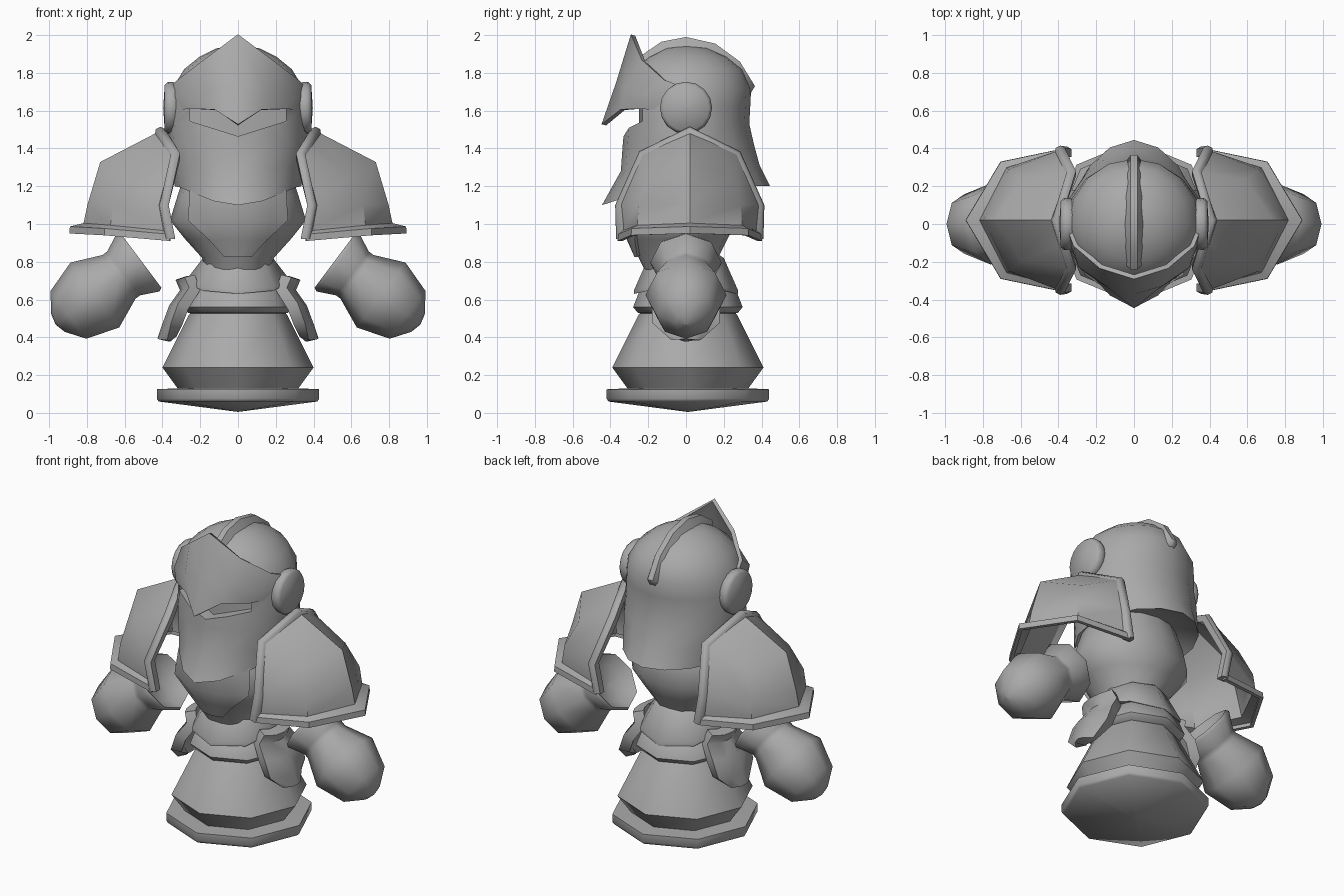
import bpy, bmesh, math
from mathutils import Vector

if "Cube" in bpy.data.objects:
    bpy.data.objects.remove(bpy.data.objects["Cube"])

steel = bpy.data.materials.new("steel_grey")
steel.diffuse_color = (0.4, 0.4, 0.4, 1)
steel.use_nodes = True
steel.node_tree.nodes["Principled BSDF"].inputs["Base Color"].default_value = steel.diffuse_color


def loft(name, rings, closed=True, caps=True, solid=0, cutter=None, angle=55):
    """Skin a list of point rows; closed rows become tubes, open rows become plates."""
    bm = bmesh.new()
    rows = [[bm.verts.new(p) for p in r] for r in rings]
    n = len(rows[0])
    for a, b in zip(rows, rows[1:]):
        for i in range(n if closed else n - 1):
            j = (i + 1) % n
            bm.faces.new((a[i], a[j], b[j], b[i]))
    if closed and caps:
        bm.faces.new(rows[0])
        bm.faces.new(rows[-1])
    bmesh.ops.remove_doubles(bm, verts=bm.verts, dist=0.0005)
    bmesh.ops.recalc_face_normals(bm, faces=bm.faces)
    return finish(name, bm, solid, cutter, angle)


def finish(name, bm, solid=0, cutter=None, angle=55):
    me = bpy.data.meshes.new(name)
    bm.to_mesh(me)
    bm.free()
    me.materials.append(steel)
    ob = bpy.data.objects.new(name, me)
    bpy.context.collection.objects.link(ob)
    bpy.ops.object.select_all(action='DESELECT')
    bpy.context.view_layer.objects.active = ob
    ob.select_set(True)
    if solid:
        m = ob.modifiers.new("thickness", 'SOLIDIFY')
        m.thickness, m.offset = solid, 0
        bpy.ops.object.modifier_apply(modifier=m.name)
    if cutter:
        m = ob.modifiers.new("slot", 'BOOLEAN')
        m.operation, m.object, m.solver = 'DIFFERENCE', cutter, 'EXACT'
        bpy.ops.object.modifier_apply(modifier=m.name)
    bpy.ops.object.shade_smooth_by_angle(angle=math.radians(angle))
    return ob


def ring(z, rx, ry, n=8, cy=0.0):
    return [(rx * math.cos(2 * math.pi * i / n), cy + ry * math.sin(2 * math.pi * i / n), z)
            for i in range(n)]


def mirror_row(half):
    """Half row from the centre outwards -> full row across x = 0."""
    return [(-x, y, z) for x, y, z in half[:0:-1]] + list(half)


# Skirt with a rimmed foot and a shallow pointed underside
loft("skirt", [ring(z, r, r, cy=0.01) for z, r in [
    (0.005, 0.001), (0.06, 0.42), (0.075, 0.43), (0.125, 0.43), (0.13, 0.32),
    (0.24, 0.40), (0.52, 0.26), (0.56, 0.22)]])

# Belt
loft("belt", [ring(z, r, r, cy=0.01) for z, r in [
    (0.52, 0.22), (0.53, 0.265), (0.56, 0.29), (0.65, 0.255), (0.68, 0.2)]])

# Waist guard, pointed at front and back
flare = [(x, y, 0.69 - 0.06 * abs(y) / 0.275) for x, y, z in ring(0, 0.27, 0.275)]
loft("waist_guard", [ring(0.66, 0.18, 0.18), flare,
                     [(x * 1.0, y * 1.0, z + 0.02) for x, y, z in flare],
                     ring(0.82, 0.185, 0.2), ring(0.84, 0.16, 0.17)])

# Torso
body = [(0.76, 0.17, 0.18), (0.82, 0.19, 0.21), (0.92, 0.28, 0.26), (1.02, 0.36, 0.31),
        (1.15, 0.32, 0.30), (1.30, 0.27, 0.25)]
loft("torso", [ring(z, rx, ry, 16, -0.04) for z, rx, ry in body])

# Breastplate panel
panel = []
for z, hw, rx, ry in [(1.18, 0.25, 0.32, 0.30), (1.02, 0.26, 0.36, 0.31),
                      (0.92, 0.15, 0.28, 0.26), (0.83, 0.07, 0.20, 0.22)]:
    panel.append([(hw * t, -0.045 - ry * math.sqrt(1 - (hw * t / rx) ** 2), z)
                  for t in (-1, -0.66, -0.33, 0, 0.33, 0.66, 1)])
loft("breastplate", panel, closed=False, solid=0.018)

# Eye slot cutter
slot = loft("slot_cutter", [
    [(x, -0.5, top), (x, back, top), (x, back, low), (x, -0.5, low)]
    for x, top, low, back in [(-0.255, 1.61, 1.545, -0.17), (0, 1.61, 1.465, -0.25),
                              (0.255, 1.61, 1.545, -0.17)]])
slot.hide_render = True
slot.hide_set(True)

# Helmet: height, half width, front depth, back depth
helm = []
N = 16
for k, (z, sx, f, b) in enumerate([
        (1.27, 0.26, 0.26, 0.27), (1.20, 0.335, 0.36, 0.43), (1.31, 0.355, 0.345, 0.39),
        (1.42, 0.37, 0.335, 0.36), (1.53, 0.365, 0.325, 0.335), (1.62, 0.36, 0.325, 0.34),
        (1.72, 0.345, 0.32, 0.345), (1.82, 0.285, 0.28, 0.30), (1.885, 0.205, 0.2, 0.22),
        (1.93, 0.115, 0.11, 0.12), (1.945, 0.001, 0.001, 0.001)]):
    row = []
    for i in range(N):
        a = 2 * math.pi * i / N
        c, s = math.cos(a), math.sin(a)
        x, y, zz = sx * c, (b if s > 0 else f) * s, z
        if k == 1:  # pointed chin and nape
            y += -0.085 * max(0, -s) ** 8 + 0.015 * max(0, s) ** 8
            zz -= 0.10 * max(0, -s) ** 3
        if k == 2:
            zz -= 0.03 * max(0, -s) ** 3
        row.append((x, y, zz))
    helm.append(row)
loft("helmet", helm, cutter=slot)

# Crest ridge over the crown
crest = []
for y, z in [(0.335, 1.68), (0.365, 1.73), (0.285, 1.86), (0.155, 1.955), (0, 1.99),
             (-0.13, 1.965), (-0.24, 1.89)]:
    iy, iz = y * 0.86, 1.55 + (z - 1.55) * 0.86
    crest.append([(-0.055, iy, iz), (-0.018, y, z), (0.018, y, z), (0.055, iy, iz)])
loft("crest", crest)

# Beaked visor
visor = [
    [(0, -0.28, 2.0), (0.175, -0.225, 1.865), (0.31, -0.11, 1.76), (0.35, 0.0, 1.72)],
    [(0, -0.36, 1.74), (0.14, -0.32, 1.71), (0.285, -0.22, 1.68), (0.362, 0.0, 1.66)],
    [(0, -0.435, 1.525), (0.12, -0.335, 1.605), (0.255, -0.245, 1.61), (0.358, 0.0, 1.60)],
]
loft("visor", [mirror_row(r) for r in visor], closed=False, solid=0.025)

for side, s in (("left", -1), ("right", 1)):
    # Ear disc
    disc = [(0.30, 0.11), (0.335, 0.135), (0.37, 0.138), (0.388, 0.122), (0.396, 0.001)]
    loft(side + "_ear_disc", [[(s * x, r * math.cos(i * math.pi / 8),
                                1.615 + r * math.sin(i * math.pi / 8)) for i in range(16)]
                              for x, r in disc])

    # Shoulder guard: rows run front inner, front corner, outer point (mirrored to the back)
    rows = [
        [(0.36, 0.37, 0.91), (0.70, 0.30, 0.94), (0.88, 0, 0.95)],
        [(0.36, 0.37, 0.94), (0.70, 0.30, 0.97), (0.88, 0, 0.98)],
        [(0.36, 0.35, 0.955), (0.67, 0.27, 0.985), (0.81, 0, 0.995)],
        [(0.39, 0.36, 1.10), (0.655, 0.26, 1.10), (0.785, 0, 1.10)],
        [(0.35, 0.24, 1.36), (0.59, 0.21, 1.25), (0.72, 0, 1.32)],
    ]
    full = [[(s * x, 0.02 - y, z) for x, y, z in r] +
            [(s * x, 0.02 + y, z) for x, y, z in r[1::-1]] for r in rows]
    full.append([full[-1][0], (s * 0.385, -0.10, 1.42), (s * 0.42, 0.02, 1.475),
                 (s * 0.385, 0.14, 1.42), full[-1][4]])
    loft(side + "_shoulder_guard", full, closed=False, solid=0.025, angle=40)

    # Raised flange along the inner edge of the shoulder guard
    edge = [(0.36, -0.36, 0.92), (0.395, -0.365, 1.10), (0.335, -0.25, 1.36),
            (0.415, 0, 1.485), (0.335, 0.25, 1.36), (0.395, 0.365, 1.10), (0.36, 0.36, 0.92)]
    flange = []
    for x, y, z in edge:
        out = Vector((0, y, z - 1.0)).normalized()
        if z < 1.2:
            out = Vector((0, math.copysign(1, y), 0))
        p = Vector((s * x, y + 0.02, z))
        flange.append([p + Vector((s * dx, 0, 0)) + out * d for dx, d in
                       [(-0.028, -0.025), (-0.028, 0.018), (-0.005, 0.03),
                        (0.02, 0.018), (0.028, -0.025)]])
    loft(side + "_shoulder_flange", flange)

    # Gauntlet: turned about an axis that rises towards the body
    axis, up, depth = Vector((-0.8 * s, 0, 0.6)), Vector((0.6 * s, 0, 0.8)), Vector((0, 1, 0))
    centre = Vector((0.79 * s, 0, 0.60))
    fist = []
    for t, r in [(-0.22, 0.001), (-0.205, 0.06), (-0.135, 0.158), (0.04, 0.215), (0.20, 0.145),
                 (0.23, 0.145), (0.325, 0.19), (0.345, 0.18), (0.30, 0.12), (0.29, 0.001)]:
        fist.append([centre + axis * t + (up * math.cos(i * math.pi / 4)
                                          + depth * math.sin(i * math.pi / 4)) * r
                     for i in range(8)])
    loft(side + "_gauntlet", fist)

    # Hip plate
    plate = []
    for x, z, hw in [(0.29, 0.715, 0.12), (0.265, 0.645, 0.14), (0.325, 0.555, 0.17),
                     (0.36, 0.46, 0.165), (0.385, 0.385, 0.06)]:
        plate.append([(s * (x - 0.035), -hw, z + 0.01), (s * x, -hw * 0.5, z), (s * (x + 0.01), 0, z),
                      (s * x, hw * 0.5, z), (s * (x - 0.035), hw, z + 0.01)])
    loft(side + "_hip_plate", plate, closed=False, solid=0.065)
